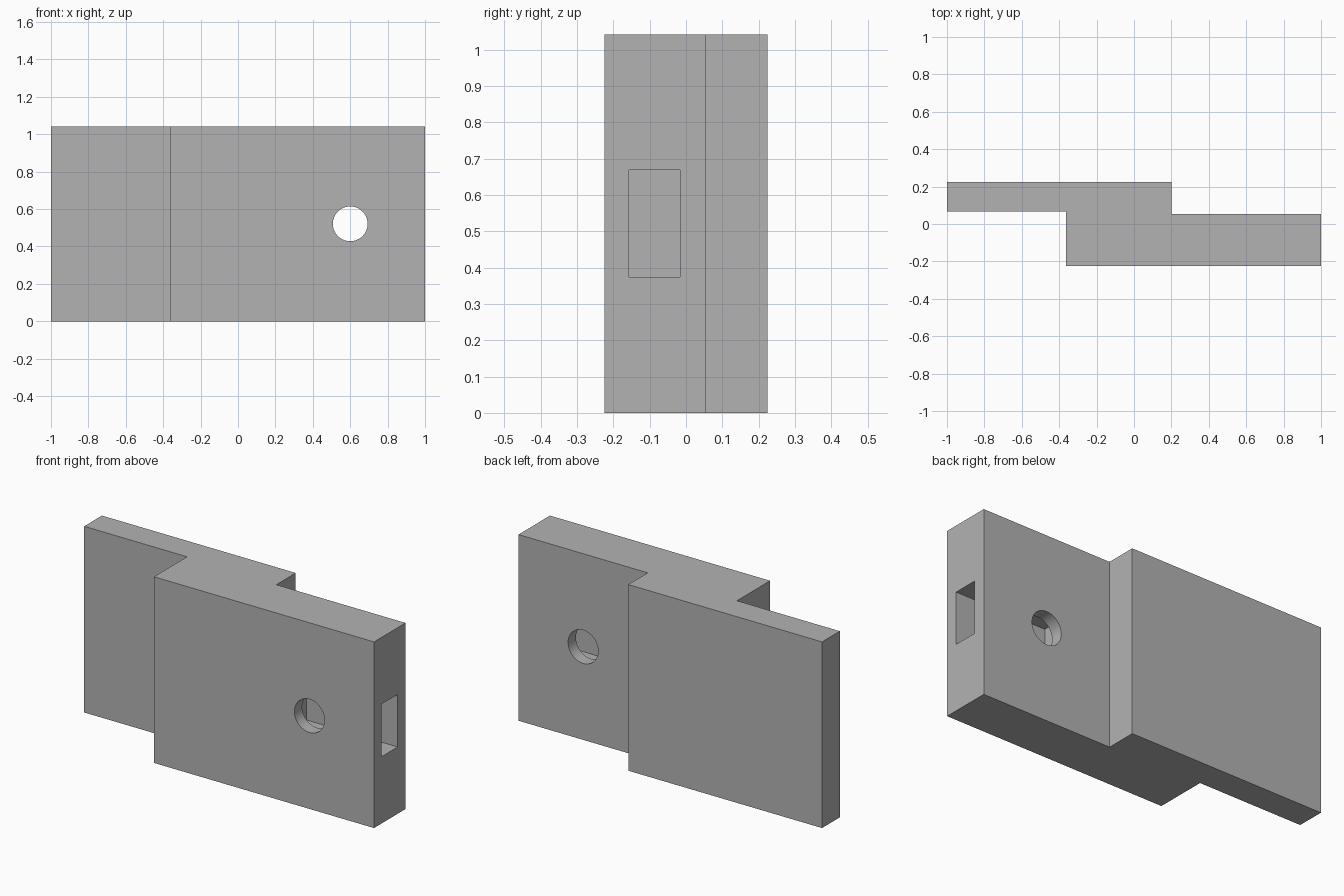
import bpy
import bmesh

default = bpy.data.objects.get("Cube")
if default:
    bpy.data.objects.remove(default, do_unlink=True)

HEIGHT = 1.042
MID_Z = HEIGHT / 2

grey = bpy.data.materials.new("plain grey")
grey.use_nodes = True
colour = (0.45, 0.45, 0.45, 1)
grey.diffuse_color = colour
grey.node_tree.nodes["Principled BSDF"].inputs["Base Color"].default_value = colour


def add_object(name, bm):
    bmesh.ops.recalc_face_normals(bm, faces=bm.faces)
    mesh = bpy.data.meshes.new(name)
    bm.to_mesh(mesh)
    bm.free()
    mesh.materials.append(grey)
    obj = bpy.data.objects.new(name, mesh)
    bpy.context.collection.objects.link(obj)
    return obj


def prism(name, outline, z0, z1):
    bm = bmesh.new()
    base = bm.faces.new([bm.verts.new((x, y, z0)) for x, y in outline])
    top = bmesh.ops.extrude_face_region(bm, geom=[base])["geom"]
    verts = [v for v in top if isinstance(v, bmesh.types.BMVert)]
    bmesh.ops.translate(bm, verts=verts, vec=(0, 0, z1 - z0))
    return add_object(name, bm)


# Stepped block: thin tongue at -x, thick block at +x
block = prism("stepped_block", [
    (-1, 0.068), (-0.363, 0.068), (-0.363, -0.225), (1, -0.225),
    (1, 0.053), (0.2, 0.053), (0.2, 0.225), (-1, 0.225)], 0, HEIGHT)

# Blind slot entering from the +x end
slot = prism("slot_cutter", [
    (0.435, -0.157), (1.1, -0.157), (1.1, -0.016), (0.435, -0.016)],
    MID_Z - 0.147, MID_Z + 0.147)

# Round hole from front to back, crossing the slot
bpy.ops.mesh.primitive_cylinder_add(
    vertices=64, radius=0.093, depth=1, location=(0.6, 0, MID_Z),
    rotation=(1.570796, 0, 0))
hole = bpy.context.object
hole.name = "hole_cutter"
hole.data.materials.append(grey)

for cutter in (slot, hole):
    cutter.hide_render = True
    cutter.hide_set(True)
    cut = block.modifiers.new(cutter.name, "BOOLEAN")
    cut.operation = "DIFFERENCE"
    cut.solver = "EXACT"
    cut.object = cutter

# Apply the cuts, then smooth only the hole wall
bpy.ops.object.select_all(action="DESELECT")
block.select_set(True)
bpy.context.view_layer.objects.active = block
for name in [m.name for m in block.modifiers]:
    bpy.ops.object.modifier_apply(modifier=name)
for cutter in (slot, hole):
    bpy.data.objects.remove(cutter, do_unlink=True)
bpy.ops.object.shade_smooth_by_angle()
